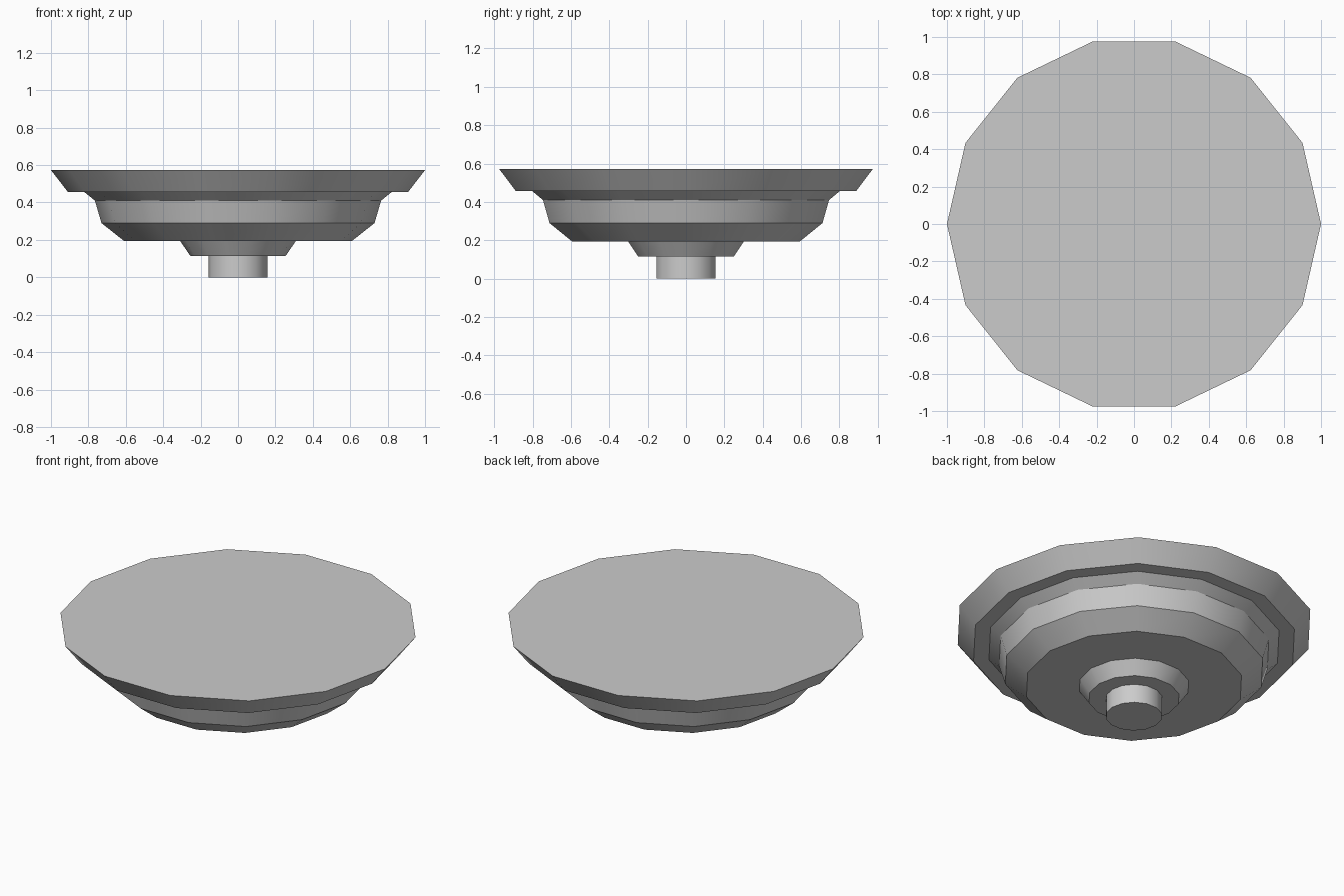
import bpy, bmesh, math

if "Cube" in bpy.data.objects:
    bpy.data.objects.remove(bpy.data.objects["Cube"])

SIDES = 14


def lathe(name, profile, cap_bottom=False, cap_top=False):
    """Revolve (radius, height) points about z into a 14-sided part."""
    bm = bmesh.new()
    rings = []
    for r, z in profile:
        rings.append([bm.verts.new((r * math.cos(2 * math.pi * i / SIDES),
                                    r * math.sin(2 * math.pi * i / SIDES), z))
                      for i in range(SIDES)])
    for low, high in zip(rings, rings[1:]):
        for i in range(SIDES):
            j = (i + 1) % SIDES
            bm.faces.new((low[i], low[j], high[j], high[i]))
    if cap_bottom:
        bm.faces.new(rings[0][::-1])
    if cap_top:
        bm.faces.new(rings[-1])
    mesh = bpy.data.meshes.new(name)
    bm.to_mesh(mesh)
    bm.free()
    obj = bpy.data.objects.new(name, mesh)
    bpy.context.collection.objects.link(obj)
    bpy.ops.object.select_all(action='DESELECT')
    obj.select_set(True)
    bpy.context.view_layer.objects.active = obj
    bpy.ops.object.shade_smooth_by_angle(angle=math.radians(30))
    return obj


# Short round stem at the bottom
lathe("stem", [(0.158, 0), (0.158, 0.115)], cap_bottom=True)

# Flared collar above the stem
lathe("collar", [(0.158, 0.115), (0.255, 0.115), (0.31, 0.195)])

# Main bowl: flat underside, bevelled shoulder, steep wall, upper flare
lathe("bowl", [(0.31, 0.195), (0.61, 0.195), (0.73, 0.29),
               (0.765, 0.41), (0.823, 0.457)])

# Wide rim with the flat top
lathe("rim", [(0.823, 0.457), (0.91, 0.457), (1.0, 0.573)], cap_top=True)
